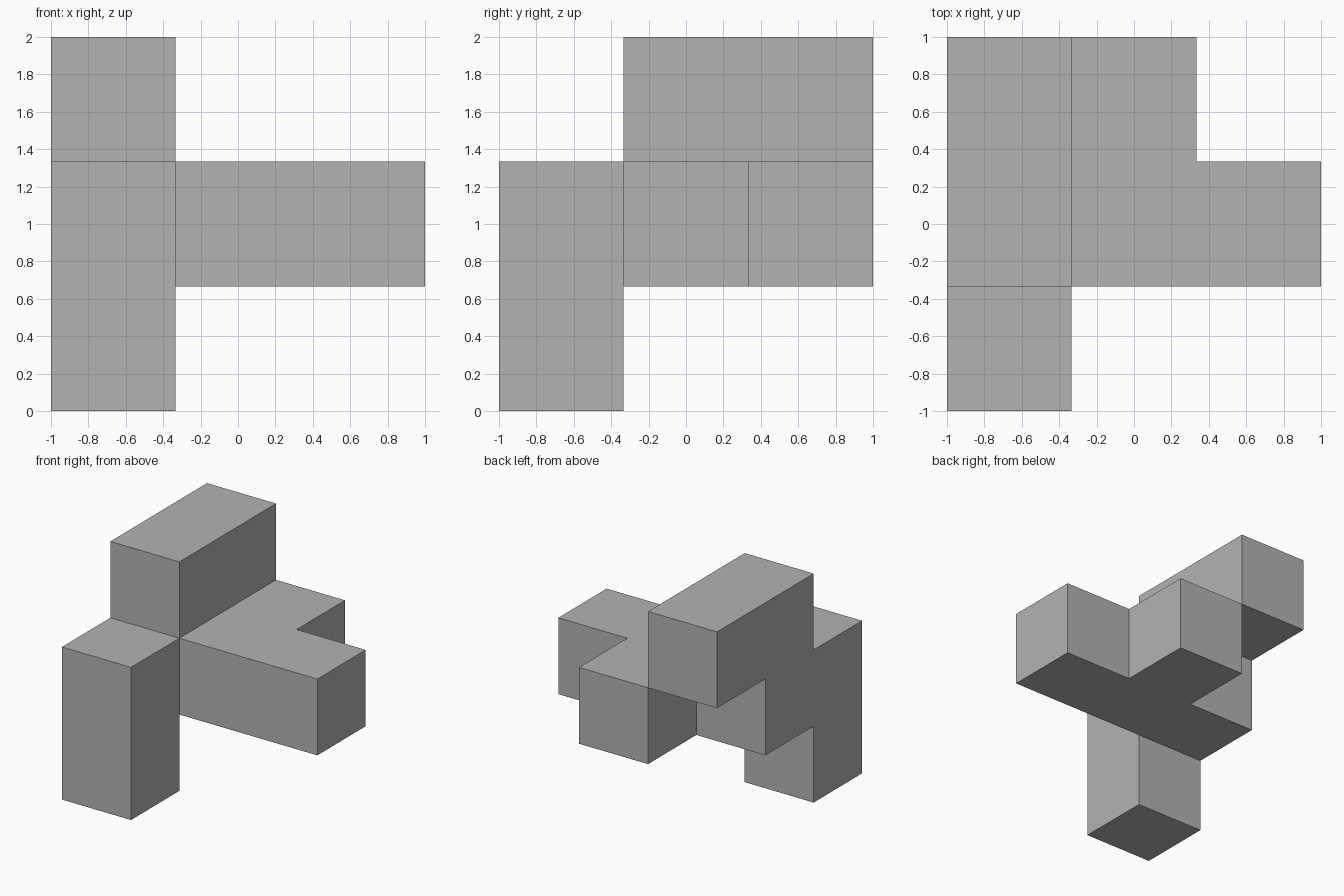
import bpy
import bmesh
from mathutils import Vector

cube = bpy.data.objects.get("Cube")
if cube:
    bpy.data.objects.remove(cube, do_unlink=True)

UNIT = 2 / 3


def bar(start, end):
    """All grid cells on a straight run from start to end, as (x, y, z)."""
    return {(x, y, z)
            for x in range(start[0], end[0] + 1)
            for y in range(start[1], end[1] + 1)
            for z in range(start[2], end[2] + 1)}


# Parts of the puzzle piece, in cells of a 3 x 3 x 3 grid
front_post = bar((0, 0, 0), (0, 0, 1))
cross_bar = bar((0, 1, 1), (2, 1, 1))
back_stub = bar((1, 2, 1), (1, 2, 1))
top_bar = bar((0, 1, 2), (0, 2, 2))
cells = front_post | cross_bar | back_stub | top_bar

# Skin: one outward quad wherever a cell meets empty space
bm = bmesh.new()
for cell in sorted(cells):
    centre = Vector(cell) * UNIT + Vector((-UNIT, -UNIT, UNIT / 2))
    for axis in range(3):
        for sign in (-1, 1):
            neighbour = list(cell)
            neighbour[axis] += sign
            if tuple(neighbour) in cells:
                continue
            corners = []
            for u, v in ((-1, -1), (1, -1), (1, 1), (-1, 1)):
                offset = Vector((0, 0, 0))
                offset[axis] = sign
                offset[(axis + 1) % 3] = u
                offset[(axis + 2) % 3] = v
                corners.append(bm.verts.new(centre + offset * UNIT / 2))
            bm.faces.new(corners if sign > 0 else corners[::-1])

# Weld the quads and merge flat neighbours into whole faces
bmesh.ops.remove_doubles(bm, verts=bm.verts[:], dist=0.001)
bmesh.ops.dissolve_limit(bm, angle_limit=0.01,
                         verts=bm.verts[:], edges=bm.edges[:])
mesh = bpy.data.meshes.new("puzzle_piece")
bm.to_mesh(mesh)
bm.free()

# Single grey colour
grey = bpy.data.materials.new("mid grey")
grey.use_nodes = True
colour = (0.45, 0.45, 0.45, 1)
grey.diffuse_color = colour
for node in grey.node_tree.nodes:
    if node.type == "BSDF_PRINCIPLED":
        node.inputs["Base Color"].default_value = colour
mesh.materials.append(grey)

piece = bpy.data.objects.new("puzzle_piece", mesh)
bpy.context.collection.objects.link(piece)
